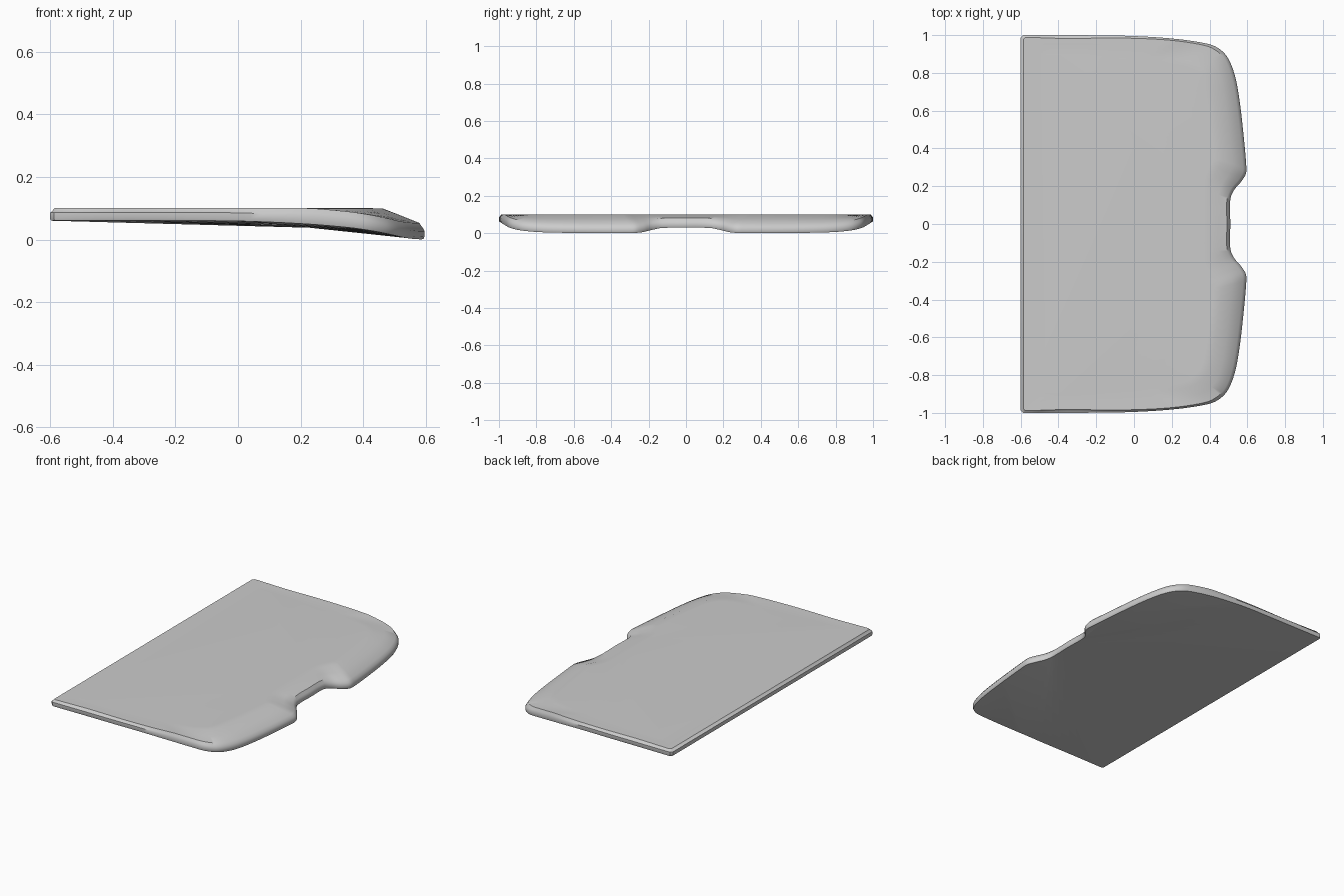
import bpy, bmesh, math
from mathutils import Vector

if "Cube" in bpy.data.objects:
    bpy.data.objects.remove(bpy.data.objects["Cube"])

# Half of the rim: outline x, y / plateau edge x, y / underside height
RIM = [
    (.510, 0, .40, 0, .030), (.510, .13, .40, .15, .028),
    (.530, .18, .41, .22, .018), (.568, .225, .435, .275, .007),
    (.592, .265, .455, .31, .002), (.595, .30, .462, .335, .001),
    (.577, .50, .445, .50, .001), (.555, .68, .42, .67, .003),
    (.530, .80, .40, .76, .007), (.490, .89, .365, .82, .016),
    (.430, .94, .30, .86, .028), (.350, .962, .20, .88, .039),
    (.200, .982, .05, .90, .051), (0, .995, -.10, .91, .059),
    (-.20, .999, -.25, .92, .060), (-.588, 1.0, -.49, .92, .060),
]
TOP = .1


def smooth_path(pts, steps):
    """Chord-length Catmull-Rom through rows of numbers."""
    first = (pts[1][0], -pts[1][1], pts[1][2], -pts[1][3], pts[1][4])
    ext = [first] + pts + [pts[-1]]
    dist = [math.hypot(b[0] - a[0], b[1] - a[1]) for a, b in zip(ext, ext[1:])]
    out = []
    for i in range(1, len(ext) - 2):
        a, b, c, d = ext[i - 1:i + 3]
        L = dist[i]
        for k in range(steps):
            t = k / steps
            h0, h1 = 2*t**3 - 3*t*t + 1, t**3 - 2*t*t + t
            h2, h3 = -2*t**3 + 3*t*t, t**3 - t*t
            out.append(tuple(
                h0*b[j] + h2*c[j]
                + h1 * L * (c[j] - a[j]) / (dist[i - 1] + L)
                + h3 * L * (d[j] - b[j]) / (L + dist[i + 1]) for j in range(5)))
    return out + [pts[-1]]


half = smooth_path(RIM, 5)
half.append((-.6, .988, -.50, .91, .060))        # rounded back corner
full = half + [(x, -y, u, -v, b) for x, y, u, v, b in reversed(half[1:])]


def section(row):
    """Cross-section of the slab edge, from underside to plateau."""
    x, y, u, v, b = row
    b = max(b, 0)
    o, i = Vector((x, y)), Vector((u, v))
    n = (i - o).normalized()
    crest = min(TOP, b + .052)
    edge = o + n * .018
    rise = crest + .5 * (TOP - crest)
    rows = [(o + n * .004, b), (o, b + .008), (o, b + .026),
            (o + n * .006, b + .7 * (crest - b)), (edge, crest),
            (edge.lerp(i, .5), rise), (i, TOP - .001),
            (o.lerp(i, 1.3), TOP)]
    return [(p.x, p.y, z) for p, z in rows]


# Slab: stacked rim loops with capped plateau and underside
bm = bmesh.new()
cols = [[bm.verts.new(p) for p in section(r)] for r in full]
for a, b in zip(cols, cols[1:] + cols[:1]):
    for k in range(len(a) - 1):
        bm.faces.new((a[k], b[k], b[k + 1], a[k + 1]))
bm.faces.new([c[-1] for c in cols])
bm.faces.new([c[0] for c in reversed(cols)])
bmesh.ops.triangulate(bm, faces=[f for f in bm.faces if len(f.verts) > 4])
bmesh.ops.recalc_face_normals(bm, faces=bm.faces)
mesh = bpy.data.meshes.new("contoured_panel")
bm.to_mesh(mesh)
bm.free()
panel = bpy.data.objects.new("contoured_panel", mesh)
bpy.context.collection.objects.link(panel)
bpy.context.view_layer.objects.active = panel
panel.select_set(True)
bpy.ops.object.shade_smooth_by_angle(angle=math.radians(40))
